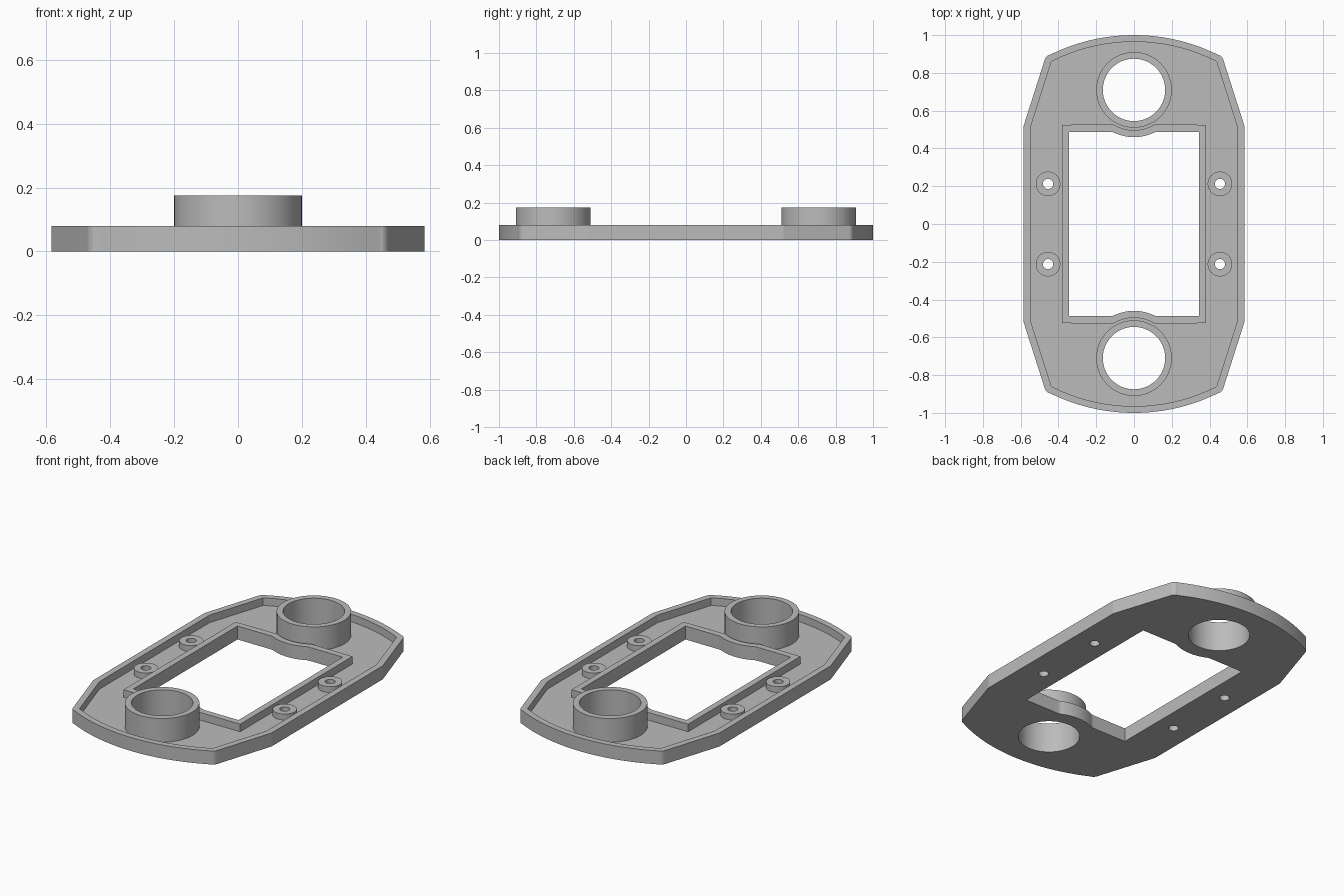
import bpy, bmesh
from math import sin, cos, radians

if "Cube" in bpy.data.objects:
    bpy.data.objects.remove(bpy.data.objects["Cube"], do_unlink=True)

PLATE_H, FLOOR_H, BOSS_H, COLLAR_H = 0.08, 0.035, 0.07, 0.175
COLLAR_Y = 0.71
BOLT = (0.455, 0.2125)

grey = bpy.data.materials.new("light grey")
grey.use_nodes = True
grey.diffuse_color = (0.5, 0.5, 0.5, 1)
grey.node_tree.nodes["Principled BSDF"].inputs["Base Color"].default_value = (0.5, 0.5, 0.5, 1)


def arc(cx, cy, r, a0, a1, n):
    angles = [radians(a0 + (a1 - a0) * i / n) for i in range(n + 1)]
    return [(cx + r * cos(a), cy + r * sin(a)) for a in angles]


def four_way(quarter):
    """Mirror a quarter outline (+x axis round to +y axis) into a closed loop."""
    half = quarter + [(-x, y) for x, y in reversed(quarter) if x > 1e-5]
    return half + [(-x, -y) for x, y in half]


def prism(name, loop, z0, z1):
    bm = bmesh.new()
    face = bm.faces.new([bm.verts.new((x, y, z0)) for x, y in loop])
    top = bmesh.ops.extrude_face_region(bm, geom=[face])["geom"]
    verts = [v for v in top if isinstance(v, bmesh.types.BMVert)]
    bmesh.ops.translate(bm, verts=verts, vec=(0, 0, z1 - z0))
    bmesh.ops.recalc_face_normals(bm, faces=bm.faces)
    mesh = bpy.data.meshes.new(name)
    bm.to_mesh(mesh)
    bm.free()
    mesh.materials.append(grey)
    obj = bpy.data.objects.new(name, mesh)
    bpy.context.collection.objects.link(obj)
    return obj


def disc(name, x, y, r, z0, z1, n):
    return prism(name, arc(x, y, r, 0, 360, n)[:-1], z0, z1)


def combine(body, part, operation):
    part.hide_render = True
    mod = body.modifiers.new(part.name, 'BOOLEAN')
    mod.object, mod.operation, mod.solver = part, operation, 'EXACT'
    bpy.context.view_layer.objects.active = body
    bpy.ops.object.modifier_apply(modifier=mod.name)
    bpy.data.objects.remove(part, do_unlink=True)


def window_loop(grow, fillet):
    """Rectangle whose ends bulge inward around the collars."""
    y, r = 0.488 + grow, 0.25 - grow
    bulge = arc(0, COLLAR_Y, r, -64 if fillet else -59, -90, 14)
    quarter = [(0.345 + grow, y)]
    if fillet:
        (ex, ey), (px, py) = bulge[0], (0.12, y)
        sx = 0.145
        for i in range(6):
            t = i / 6
            quarter.append(((1 - t) ** 2 * sx + 2 * t * (1 - t) * px + t * t * ex,
                            (1 - t) ** 2 * y + 2 * t * (1 - t) * py + t * t * ey))
    return four_way(quarter + bulge)


# Plate with rounded corners and a recessed pocket
corner = (0.437, 0.86)
plate = prism("mounting_plate", four_way(
    [(0.584, 0.521)] + arc(*corner, 0.037, 17.4, 63, 8)
    + arc(0, 0, 1.0, 63.5, 90, 20)), 0, PLATE_H)
combine(plate, prism("pocket", four_way(
    [(0.547, 0.515)] + arc(0, 0, 0.9645, 63.06, 90, 20)), FLOOR_H, 0.3), 'DIFFERENCE')

# Raised rim round the window, collars and screw bosses
combine(plate, prism("window_rim", window_loop(0.037, False), 0.015, PLATE_H), 'UNION')
for s in (1, -1):
    combine(plate, disc("collar", 0, s * COLLAR_Y, 0.2, 0.02, COLLAR_H, 96), 'UNION')
    for t in (1, -1):
        combine(plate, disc("boss", s * BOLT[0], t * BOLT[1], 0.065, 0.02, BOSS_H, 48), 'UNION')

# Openings through the plate
combine(plate, prism("window", window_loop(0, True), -0.1, 0.3), 'DIFFERENCE')
for s in (1, -1):
    combine(plate, disc("collar_hole", 0, s * COLLAR_Y, 0.165, -0.1, 0.3, 96), 'DIFFERENCE')
    for t in (1, -1):
        combine(plate, disc("screw_hole", s * BOLT[0], t * BOLT[1], 0.027, -0.1, 0.3, 32), 'DIFFERENCE')

# Smooth the curved walls, keep edges sharp
bpy.ops.object.select_all(action='DESELECT')
plate.select_set(True)
bpy.context.view_layer.objects.active = plate
bpy.ops.object.shade_smooth_by_angle(angle=radians(15))
